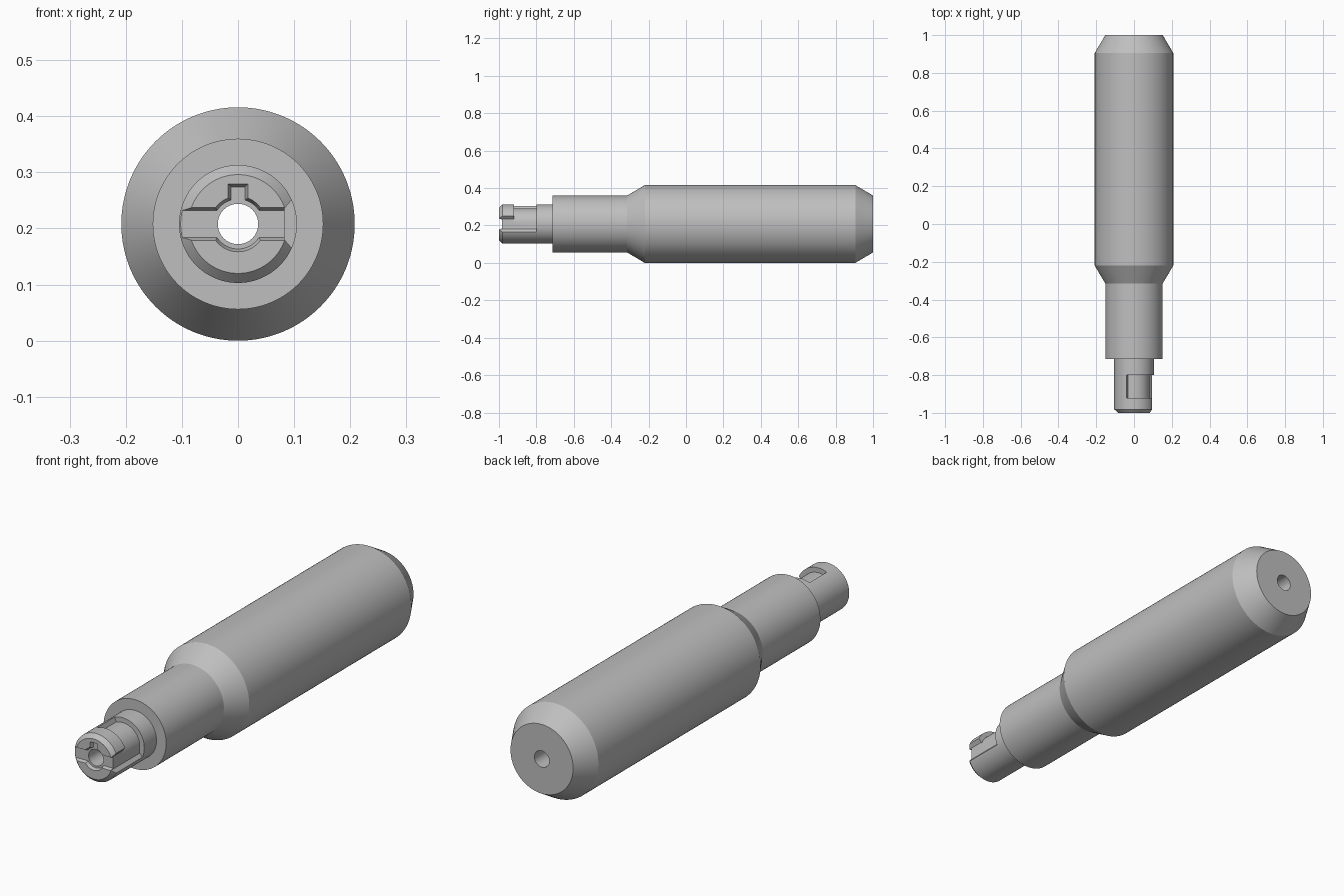
import bpy
import bmesh
from math import cos, sin, pi, radians
from mathutils import Vector, Matrix

AXIS_Z = 0.208

cube = bpy.data.objects.get("Cube")
if cube:
    bpy.data.objects.remove(cube, do_unlink=True)

steel = bpy.data.materials.new("satin_grey")
steel.use_nodes = True
grey = (0.52, 0.52, 0.52, 1)
steel.diffuse_color = grey
steel.node_tree.nodes["Principled BSDF"].inputs["Base Color"].default_value = grey


def finish(name, bm):
    bmesh.ops.recalc_face_normals(bm, faces=bm.faces)
    mesh = bpy.data.meshes.new(name)
    bm.to_mesh(mesh)
    bm.free()
    mesh.materials.append(steel)
    obj = bpy.data.objects.new(name, mesh)
    bpy.context.collection.objects.link(obj)
    return obj


def lathe(name, profile, steps=128):
    """Revolve a closed (y, radius) loop about the long axis."""
    bm = bmesh.new()
    verts = [bm.verts.new((0, y, AXIS_Z + r)) for y, r in profile]
    edges = [bm.edges.new((v, verts[i - 1])) for i, v in enumerate(verts)]
    bmesh.ops.spin(bm, geom=verts + edges, cent=(0, 0, AXIS_Z), axis=(0, 1, 0),
                   angle=2 * pi, steps=steps, use_duplicate=False)
    bmesh.ops.remove_doubles(bm, verts=bm.verts, dist=1e-5)
    return finish(name, bm)


def prism(name, front, y0, y1, back=None):
    """Join an (x, z) outline at y0 to one at y1, measured from the axis."""
    bm = bmesh.new()
    rings = [[bm.verts.new((x, y, AXIS_Z + z)) for x, z in pts]
             for pts, y in ((front, y0), (back or front, y1))]
    for ring in rings:
        bm.faces.new(ring)
    for i in range(len(front)):
        bm.faces.new((rings[0][i - 1], rings[0][i], rings[1][i], rings[1][i - 1]))
    obj = finish(name, bm)
    obj.hide_render = True
    return obj


def rect(x0, x1, z0, z1, grow=0):
    return [(x0 - grow, z0 - grow), (x1 + grow, z0 - grow),
            (x1 + grow, z1 + grow), (x0 - grow, z1 + grow)]


def arc(r, a0, a1, n):
    return [(r * cos(a0 + (a1 - a0) * i / n), r * sin(a0 + (a1 - a0) * i / n))
            for i in range(n + 1)]


# Shaft with bored centre, chamfered grip, neck and tip
shaft = lathe("bored_shaft", [
    (1, 0.036), (1, 0.152), (0.905, 0.208), (-0.22, 0.208), (-0.315, 0.152),
    (-0.715, 0.152), (-0.715, 0.105), (-0.982, 0.105), (-1, 0.088), (-1, 0.036)])

# Bayonet slot: lengthwise entry groove, then a turn around the tip
groove = [(0.083, -0.028), (0.083, 0.028), (0.125, 0.077), (0.125, -0.077)]
end = radians(112)
turn = arc(0.084, 0, end, 32) + arc(0.13, end, 0, 32)
cutters = [prism("entry_groove_cutter", groove, -1.05, -0.8),
           prism("turn_slot_cutter", turn, -0.92, -0.8)]

# Shallow keyed recess in the front face, with sloping walls
FLOOR, START, WIDEN = -0.985, -1.01, 0.0083
for name, box in (("cross_channel_cutter", (-0.13, 0.13, -0.024, 0.024)),
                  ("key_notch_cutter", (-0.0125, 0.0125, 0, 0.066))):
    cutters.append(prism(name, rect(*box, WIDEN), START, FLOOR, rect(*box)))
cutters.append(prism("centre_ring_cutter", arc(0.0445 + WIDEN, 0, 2 * pi, 64)[:-1],
                     START, FLOOR, arc(0.0445, 0, 2 * pi, 64)[:-1]))

bpy.ops.object.select_all(action="DESELECT")
bpy.context.view_layer.objects.active = shaft
shaft.select_set(True)
for cutter in cutters:
    mod = shaft.modifiers.new(cutter.name, "BOOLEAN")
    mod.operation = "DIFFERENCE"
    mod.solver = "EXACT"
    mod.object = cutter
    bpy.ops.object.modifier_apply(modifier=mod.name)
    bpy.data.objects.remove(cutter, do_unlink=True)

bpy.ops.object.shade_smooth_by_angle(angle=radians(20))
